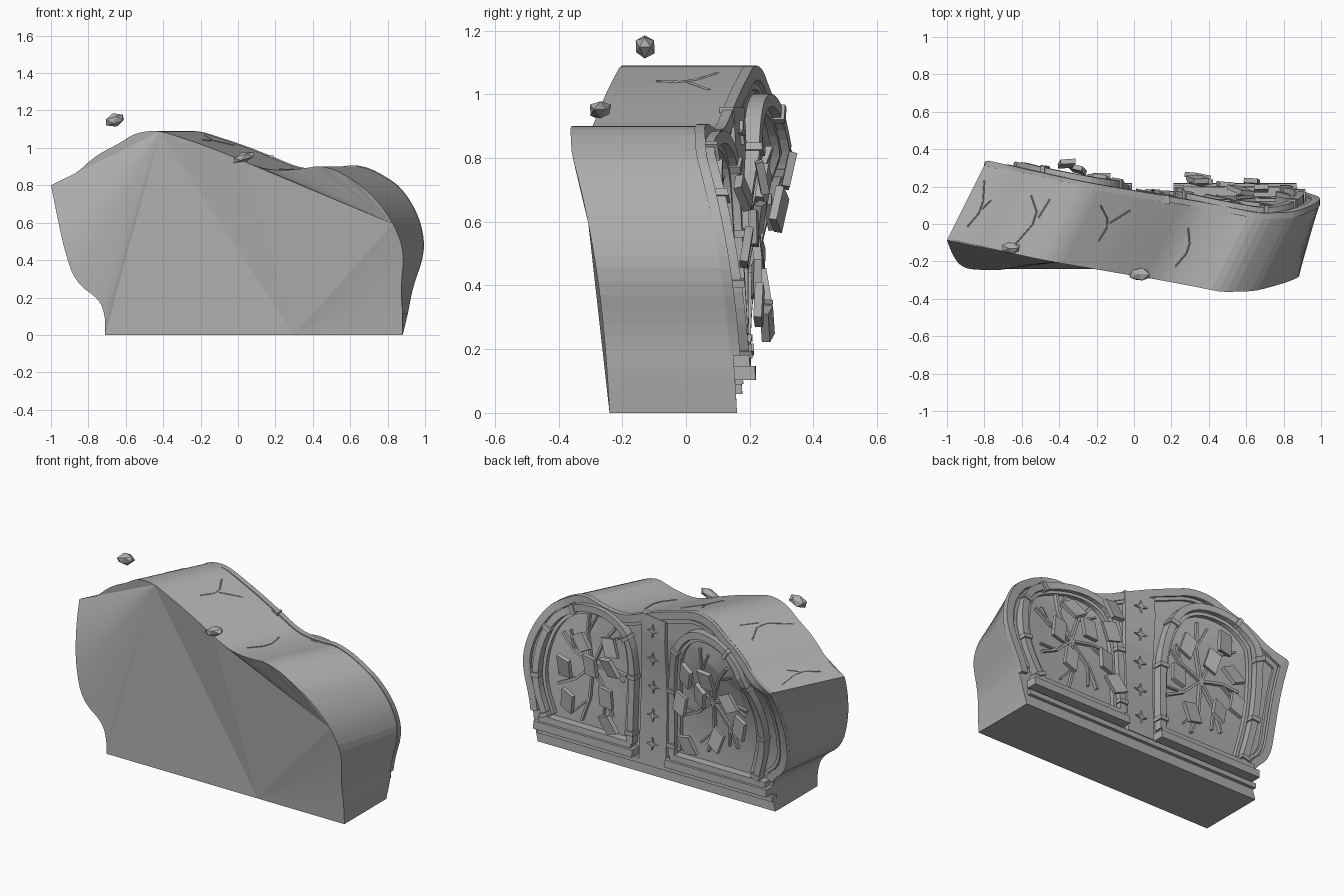
import bpy, bmesh, math, random
from mathutils import Vector, Matrix, Euler

random.seed(4)
cube = bpy.data.objects.get("Cube")
if cube:
    bpy.data.objects.remove(cube)

stone = bpy.data.materials.new("grey stone")
stone.use_nodes = True
GREY = (0.42, 0.42, 0.42, 1)
stone.diffuse_color = GREY
stone.node_tree.nodes["Principled BSDF"].inputs["Base Color"].default_value = GREY
DEPTH = 0.4


# Warped block: twists with height and leans sideways from front to back
def lean(z):
    return min(0.25 * z, 0.2)


def front_y(x, z):
    twist = min(0.32 * max(z, 0) ** 2.5, 0.19)
    return -0.24 - 0.055 * z - twist * min(x - 0.08, 0.39)


def back(x, z, lift=0.0):
    return Vector((x, front_y(x - lean(z), z) + DEPTH + lift, z))


def soften(pts, times=2):
    for _ in range(times):
        out = [pts[0]]
        for a, b in zip(pts, pts[1:]):
            out += [tuple(u * (1 - t) + v * t for u, v in zip(a, b)) for t in (0.25, 0.75)]
        pts = out + [pts[-1]]
    return pts


def finish(name, bm):
    bmesh.ops.recalc_face_normals(bm, faces=bm.faces)
    mesh = bpy.data.meshes.new(name)
    bm.to_mesh(mesh)
    bm.free()
    mesh.materials.append(stone)
    ob = bpy.data.objects.new(name, mesh)
    bpy.context.collection.objects.link(ob)


def band(name, pts, width, lo, hi):
    """Rectangular moulding that follows a path over the carved side."""
    bm = bmesh.new()
    rows = []
    for i, p in enumerate(pts):
        a, b = Vector(pts[max(i - 1, 0)]), Vector(pts[min(i + 1, len(pts) - 1)])
        t = (b - a).normalized()
        n = Vector((-t.y, t.x)) * width / 2
        rows.append([bm.verts.new(back(p[0] + s * n.x, p[1] + s * n.y, h))
                     for s, h in ((-1, lo), (1, lo), (1, hi), (-1, hi))])
    for r, q in zip(rows, rows[1:]):
        for k in range(4):
            bm.faces.new((r[k], r[k - 1], q[k - 1], q[k]))
    bm.faces.new(rows[0])
    bm.faces.new(rows[-1])
    finish(name, bm)


def line(a, b, n=8):
    return [tuple(u + (v - u) * i / n for u, v in zip(a, b)) for i in range(n + 1)]


# Outline of the block on its plain side
left_side = soften([(-.71, 0), (-.71, .1), (-.74, .19), (-.87, .28), (-.93, .46), (-.97, .65), (-1, .8)])
top_edge = soften([(-1, .8), (-.88, .85), (-.76, .96), (-.64, 1.02), (-.55, 1.08), (-.43, 1.095),
                   (-.32, 1.06), (-.17, 1.01), (-.02, .95), (.12, .89), (.22, .88), (.32, .885),
                   (.47, .91), (.65, .81), (.76, .7), (.84, .58), (.89, .44), (.87, .25),
                   (.88, .13), (.88, 0)])
outline = left_side + top_edge[1:]
back_line = [(x + lean(z), z) for x, z in outline]


def nearest(x, z):
    return min(range(len(outline)), key=lambda i: math.hypot(outline[i][0] - x, outline[i][1] - z))


# Block: plain front made of broad fans, faceted sides, gridded back
bm = bmesh.new()
front = [bm.verts.new((x, front_y(x, z), z)) for x, z in outline]
foot = bm.verts.new((0.3, front_y(0.3, 0), 0))
crest, dip, flank = nearest(-.43, 1.09), nearest(.02, .93), nearest(.84, .58)


def fan(apex, chain):
    for a, b in zip(chain, chain[1:]):
        bm.faces.new((apex, a, b))


fan(front[crest], [foot] + front[:crest])
fan(foot, front[crest:dip + 1] + front[flank:])
fan(front[flank], front[dip:flank])

cx, cz = 0.1, 0.45
previous = front
for s in (1, 0.85, 0.68, 0.5, 0.3, 0.12):
    ring = [bm.verts.new(back(cx + (x - cx) * s, cz + (z - cz) * s)) for x, z in back_line]
    for k in range(len(ring)):
        if previous is not front or k:
            bm.faces.new((previous[k - 1], previous[k], ring[k], ring[k - 1]))
    if previous is front:
        bm.faces.new((front[-1], foot, front[0], ring[0], ring[-1]))
    previous = ring
bm.faces.new(previous)
finish("block", bm)

# Raised edge around the carved side
rim = [(cx + (x - cx) * 0.975, cz + (z - cz) * 0.965) for x, z in back_line if z > 0.16]
band("outer_rim", rim, 0.045, -0.01, 0.022)
inner_rim = [(cx + (x - cx) * 0.93, cz + (z - cz) * 0.9) for x, z in back_line if z > 0.18]
band("inner_rim", inner_rim, 0.02, -0.01, 0.015)

# Base mouldings and centre pillar
band("base_strip", line((-.7, .075), (.87, .075)), 0.03, -0.02, 0.02)
for name, a, b in (("right", -.69, -.01), ("left", .21, .87)):
    band(name + "_sill", line((a, .125), (b, .125)), 0.045, -0.02, 0.065)
    band(name + "_sill_step", line((a + .02, .165), (b - .02, .165)), 0.035, -0.02, 0.05)
band("centre_pillar", line((.1, .09), (.1, .96)), 0.18, -0.02, 0.025)
for i in range(5):
    bm = bmesh.new()
    z0 = 0.2 + i * 0.17
    lower, upper = [], []
    for k in range(8):
        r = 0.038 if k % 2 == 0 else 0.012
        x, z = 0.1 + r * math.sin(k * math.pi / 4), z0 + r * math.cos(k * math.pi / 4)
        lower.append(bm.verts.new(back(x, z, 0.02)))
        upper.append(bm.verts.new(back(x, z, 0.036)))
    for k in range(8):
        bm.faces.new((lower[k - 1], lower[k], upper[k], upper[k - 1]))
    bm.faces.new(upper)
    bm.faces.new(lower)
    finish(f"pillar_star_{i + 1}", bm)

# Arched panels: frame, collars, branches and floating shards
arches = {
    "right": ((-.31, .57), 0.085,
              [(-.04, .17), (-.04, .4), (-.04, .62), (-.08, .84), (-.18, .96), (-.32, .99),
               (-.48, .95), (-.6, .82), (-.66, .6), (-.66, .4), (-.6, .17)],
              [(-.17, .71), (-.36, .76), (-.12, .52), (-.3, .64), (-.47, .63), (-.19, .3), (-.38, .38), (-.52, .48)]),
    "left": ((.54, .53), 0.11,
             [(.24, .17), (.24, .4), (.24, .62), (.28, .79), (.4, .86), (.54, .87),
              (.7, .83), (.83, .73), (.89, .55), (.89, .36), (.8, .17)],
             [(.57, .69), (.34, .74), (.49, .58), (.68, .52), (.35, .61), (.38, .42), (.63, .34), (.34, .28)]),
}
for side, ((hx, hz), float_height, points, shards) in arches.items():
    path = soften(points)
    band(side + "_arch", path, 0.04, -0.02, 0.05)
    inner = [(hx + (x - hx) * 0.88, max(hz + (z - hz) * 0.92, 0.18)) for x, z in path]
    band(side + "_inner_arch", inner, 0.02, -0.02, 0.026)
    for i in (2, 8, 13, 25, 30, 36, 41):
        a, b = Vector(path[i]), Vector(path[i + 1])
        m, t = (a + b) / 2, (b - a).normalized() * 0.012
        band(f"{side}_collar_{i}", [tuple(m - t), tuple(m + t)], 0.056, -0.02, 0.06)
    # Forked branches spreading from the middle
    for i in range(7):
        ang = i * math.tau / 7 + 0.25
        d = Vector((math.sin(ang) * 0.24, math.cos(ang) * 0.33))
        turn = Vector((d.y, -d.x)) * 0.25
        hub = Vector((hx, hz))
        mid = hub + d * 0.55 + turn * 0.3
        band(f"{side}_branch_{i}", [tuple(hub), tuple(mid), tuple(hub + d)], 0.014, -0.01, 0.02)
        band(f"{side}_twig_{i}", [tuple(mid), tuple(mid + d * 0.35 - turn)], 0.01, -0.01, 0.016)
    # Lozenge shards
    for i, (x, z) in enumerate(shards):
        bm = bmesh.new()
        bmesh.ops.create_cube(bm, size=1)
        shear = Matrix(((1, 0, 0.3, 0), (0, 1, 0, 0), (0, 0, 1, 0), (0, 0, 0, 1)))
        turn = Euler((random.uniform(-.25, .25), random.uniform(-.7, .7),
                      random.uniform(-.35, .1))).to_matrix().to_4x4()
        place = Matrix.Translation(back(x, z, float_height + random.uniform(-.03, .03)))
        bm.transform(place @ turn @ shear @ Matrix.Diagonal((0.08, 0.026, 0.105, 1)))
        finish(f"{side}_shard_{i + 1}", bm)


# Thin cracks across the top
def top_point(x, t):
    for (a, za), (b, zb) in zip(top_edge, top_edge[1:]):
        if a <= x <= b:
            z = za + (zb - za) * (x - a) / (b - a)
            return (x + lean(z) * t, front_y(x, z) + DEPTH * t, z + 0.001)


cracks = [[(-.93, .2), (-.9, .45), (-.96, .8)], [(-.9, .45), (-.88, .58)],
          [(-.66, .1), (-.61, .5), (-.7, .75)], [(-.61, .5), (-.6, .75)],
          [(-.26, .35), (-.25, .6), (-.34, .8)], [(-.25, .6), (-.18, .8)],
          [(.18, .2), (.21, .45), (.15, .7)]]
for i, crack in enumerate(cracks):
    cu = bpy.data.curves.new("top_crack", "CURVE")
    cu.dimensions = "3D"
    cu.bevel_depth = 0.004
    cu.bevel_resolution = 0
    pts = soften(crack, 1)
    sp = cu.splines.new("POLY")
    sp.points.add(len(pts) - 1)
    for p, (x, t) in zip(sp.points, pts):
        p.co = (*top_point(x, t), 1)
    cu.materials.append(stone)
    bpy.context.collection.objects.link(bpy.data.objects.new(f"top_crack_{i + 1}", cu))

# Loose rocks hovering over the block
for name, loc, size in (("high_rock", (-.66, -.13, 1.15), (.065, .036, .036)),
                        ("low_rock", (.03, -.268, .95), (.065, .036, .026))):
    bm = bmesh.new()
    bmesh.ops.create_icosphere(bm, subdivisions=1, radius=1)
    for v in bm.verts:
        v.co *= random.uniform(0.85, 1.1)
    bm.transform(Matrix.Translation(loc) @ Euler((0, -.3, 0)).to_matrix().to_4x4()
                 @ Matrix.Diagonal((*size, 1)))
    finish(name, bm)
